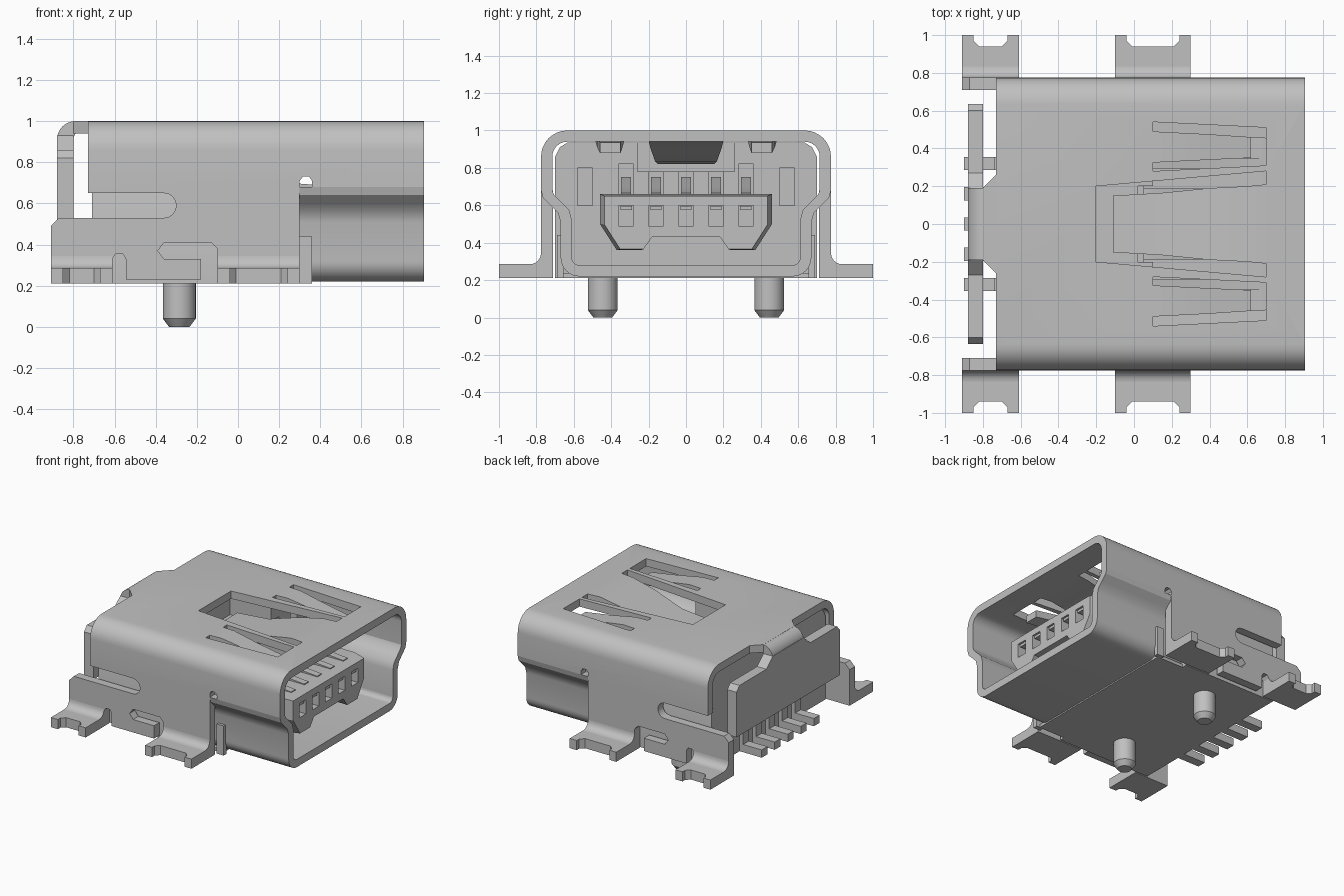
import bpy, bmesh, math
from mathutils import Matrix

cube = bpy.data.objects.get("Cube")
if cube:
    bpy.data.objects.remove(cube, do_unlink=True)

metal = bpy.data.materials.new("light_grey")
metal.use_nodes = True
GREY = (0.53, 0.53, 0.53, 1)
metal.diffuse_color = GREY
metal.node_tree.nodes["Principled BSDF"].inputs["Base Color"].default_value = GREY


def shade(ob):
    bpy.ops.object.select_all(action='DESELECT')
    ob.select_set(True)
    bpy.context.view_layer.objects.active = ob
    bpy.ops.object.shade_smooth_by_angle(angle=math.radians(30))


def finish(name, bm):
    bmesh.ops.recalc_face_normals(bm, faces=bm.faces)
    mesh = bpy.data.meshes.new(name)
    bm.to_mesh(mesh)
    bm.free()
    ob = bpy.data.objects.new(name, mesh)
    bpy.context.collection.objects.link(ob)
    mesh.materials.append(metal)
    shade(ob)
    return ob


def prism(name, pts, axis, a, b, taper=1):
    """Extrude a flat outline along x, y or z from a to b."""
    place = {'x': lambda p, t: (t, p[0], p[1]),
             'y': lambda p, t: (p[0], t, p[1]),
             'z': lambda p, t: (p[0], p[1], t)}[axis]
    cu = sum(p[0] for p in pts) / len(pts)
    cv = sum(p[1] for p in pts) / len(pts)
    end = [(cu + (u - cu) * taper, cv + (v - cv) * taper) for u, v in pts]
    bm = bmesh.new()
    lo = [bm.verts.new(place(p, a)) for p in pts]
    hi = [bm.verts.new(place(p, b)) for p in end]
    bm.faces.new(lo)
    bm.faces.new(hi)
    for i in range(len(pts)):
        j = (i + 1) % len(pts)
        bm.faces.new((lo[i], lo[j], hi[j], hi[i]))
    return finish(name, bm)


def rect(u0, u1, v0, v1):
    return [(u0, v0), (u1, v0), (u1, v1), (u0, v1)]


def arc(cu, cv, r, start, stop, n=8):
    angles = [math.radians(start + (stop - start) * i / n) for i in range(n + 1)]
    return [(cu + r * math.cos(t), cv + r * math.sin(t)) for t in angles]


def flip(pts):
    return [(-u, v) for u, v in reversed(pts)]


def flip_y(pts):
    return [(u, -v) for u, v in reversed(pts)]


def band(outer, inner):
    """Closed outline of a mirrored sheet, out along outer and back along inner."""
    return outer + flip(outer) + (inner + flip(inner))[::-1]


def cut(ob, prisms):
    """Subtract a list of prisms from an object."""
    for p in prisms:
        cutter = prism("cutter", *p)
        cutter.hide_render = True
        mod = ob.modifiers.new("cut", 'BOOLEAN')
        mod.operation, mod.solver, mod.object = 'DIFFERENCE', 'EXACT', cutter
        bpy.context.view_layer.objects.active = ob
        bpy.ops.object.modifier_apply(modifier=mod.name)
        bpy.data.objects.remove(cutter, do_unlink=True)
    shade(ob)


# Upper shell: rounded channel with spring windows and side relief slots
outer = [(.775, .68)] + arc(.635, .86, .14, 0, 90)
inner = [(.715, .68)] + arc(.635, .86, .08, 0, 90)
shell = prism("upper_shell", band(outer, inner), 'x', -.73, .905)
side_window = [(.1, .28), (.7, .31), (.7, .51), (.1, .54)]
relief = [(.3, .6), (.36, .6), (.36, .71), (.345, .73), (.315, .73), (.3, .71)]
cut(shell, [([(-.2, -.2), (.7, -.28), (.7, .28), (-.2, .2)], 'z', .9, 1.1),
            (side_window, 'z', .9, 1.1),
            (flip_y(side_window), 'z', .9, 1.1),
            (relief, 'y', -1, 1)])

# Lower shell: narrower trough around the mouth
outer = [(.775, .68), (.765, .64), (.725, .60), (.685, .56), (.67, .51)] + arc(.57, .32, .1, 0, -90)
inner = [(.715, .68), (.705, .655), (.67, .62), (.625, .575), (.61, .52)] + arc(.57, .32, .04, 0, -90)
prism("lower_shell", band(outer, inner), 'x', .1, .905)


# Spring leaves pressed down into the shell
def leaf(name, stations, sign=1):
    bm = bmesh.new()
    rings = []
    for x, y0, y1, z in stations:
        rings.append([bm.verts.new((x, sign * y, h)) for y, h in rect(y0, y1, z - .055, z)])
    for a, b in zip(rings, rings[1:]):
        for i in range(4):
            j = (i + 1) % 4
            bm.faces.new((a[i], a[j], b[j], b[i]))
    bm.faces.new(rings[0])
    bm.faces.new(rings[-1])
    finish(name, bm)


leaf("centre_spring", [(.7, -.21, .21, 1), (.6, -.2, .2, 1), (.4, -.19, .19, .96),
                       (.15, -.165, .165, .89), (-.11, -.15, .15, .875)])
for side, s in (("left", 1), ("right", -1)):
    leaf(side + "_spring", [(.1, .325, .49, 1), (.2, .33, .485, 1),
                            (.4, .34, .475, .965), (.62, .35, .46, .935)], s)

# Side skirts with long slot, small notches and rear tail
skirt = [(-.73, .68), (.3, .68), (.3, .21), (-.1, .21), (-.1, .38), (-.13, .41), (-.36, .41),
         (-.39, .37), (-.36, .33), (-.18, .33), (-.18, .23), (-.545, .23), (-.545, .33),
         (-.56, .355), (-.595, .355), (-.61, .33), (-.61, .21), (-.91, .21), (-.91, .49), (-.87, .53)]
skirt += arc(-.36, .59, .06, -90, 90) + [(-.73, .65)]
fillet = [(.77, .28)] + arc(.835, .345, .06, 270, 180, 6) + [(.77, .345)]
for side, s in (("left", 1), ("right", -1)):
    prism(side + "_skirt", skirt, 'y', s * .71, s * .775)
    # Soldering feet with a notched end
    for end, x0, x1 in (("rear", -.91, -.61), ("front", -.1, .3)):
        n0, n1 = x0 + .06, x1 - .06
        foot = [(x0, .76), (x1, .76), (x1, 1), (n1, 1), (n1, .97), (n1 - .03, .94),
                (n0 + .03, .94), (n0, .97), (n0, 1), (x0, 1)]
        prism(f"{side}_{end}_foot", foot if s > 0 else flip_y(foot), 'z', .21, .285)
        prism(f"{side}_{end}_foot_bend", fillet if s > 0 else flip(fillet), 'x', x0, x1)
    prism(side + "_body_tab", rect(.3, .36, .21, .44), 'y', s * .655, s * .69)
    # Locating pegs
    bm = bmesh.new()
    for r1, r2, z0, z1 in ((.05, .08, 0, .04), (.08, .08, .04, .22)):
        bmesh.ops.create_cone(bm, cap_ends=True, segments=32, radius1=r1, radius2=r2, depth=z1 - z0,
                              matrix=Matrix.Translation((-.285, s * .445, (z0 + z1) / 2)))
    finish(side + "_peg", bm)

# Insulating body with recesses behind the mouth
half = [(.7, .21), (.7, .86), (.675, .91), (.635, .935)]
body = prism("body", half + flip(half), 'x', -.71, .1)
pins = [-.32, -.16, 0, .16, .32]
recesses = [(rect(y - .04, y + .04, .6, .82), 'x', .02, .2) for y in pins]
recesses += [(rect(y - .04, y + .04, .6, .8), 'x', .02, .2) for y in (-.54, .54)]
recesses += [(rect(-.26, .26, .78, 1), 'x', -.25, .2)]
cut(body, recesses)
prism("body_floor", rect(-.66, .66, .21, .235), 'x', .09, .33)

# Contact tongue with pocketed, tapered tip
half = [(.24, .36), (.37, .36), (.46, .5), (.46, .66)]
tongue = [(.19, .43)] + half + flip(half) + [(-.19, .43)]
prism("tongue", tongue, 'x', .05, .68)
tip = prism("tongue_tip", tongue, 'x', .68, .78, .95)
cut(tip, [(rect(y - .04, y + .04, .49, .6), 'x', .7, .9) for y in pins])

# Contacts: blades over the tongue, and rear solder pins
for i, y in enumerate(pins, 1):
    prism(f"contact_{i}", [(.05, .65), (.7, .65), (.7, .665), (.25, .7), (.12, .75), (.05, .75)],
          'y', y - .027, y + .027)
    prism(f"contact_end_{i}", rect(y - .03, y + .03, .575, .595), 'x', .69, .77)
    prism(f"solder_pin_{i}", [(-.9, .21), (-.69, .21), (-.69, .52), (-.74, .52), (-.74, .27), (-.9, .27)],
          'y', y - .035, y + .035)

# Back cover plate and its folded tab
half = [(.635, .47), (.635, .82), (.6, .86), (.27, .86), (.19, .93)]
prism("back_cover", half + flip(half), 'x', -.88, -.8)
bend = [(-.88, .9)] + arc(-.79, .91, .09, 180, 90) + [(-.79, .94), (-.8, .92), (-.8, .9)]
prism("cover_bend", bend, 'y', -.19, .19)
prism("cover_tab", [(-.8, -.19), (-.73, -.26), (-.73, .26), (-.8, .19)], 'z', .94, 1)
